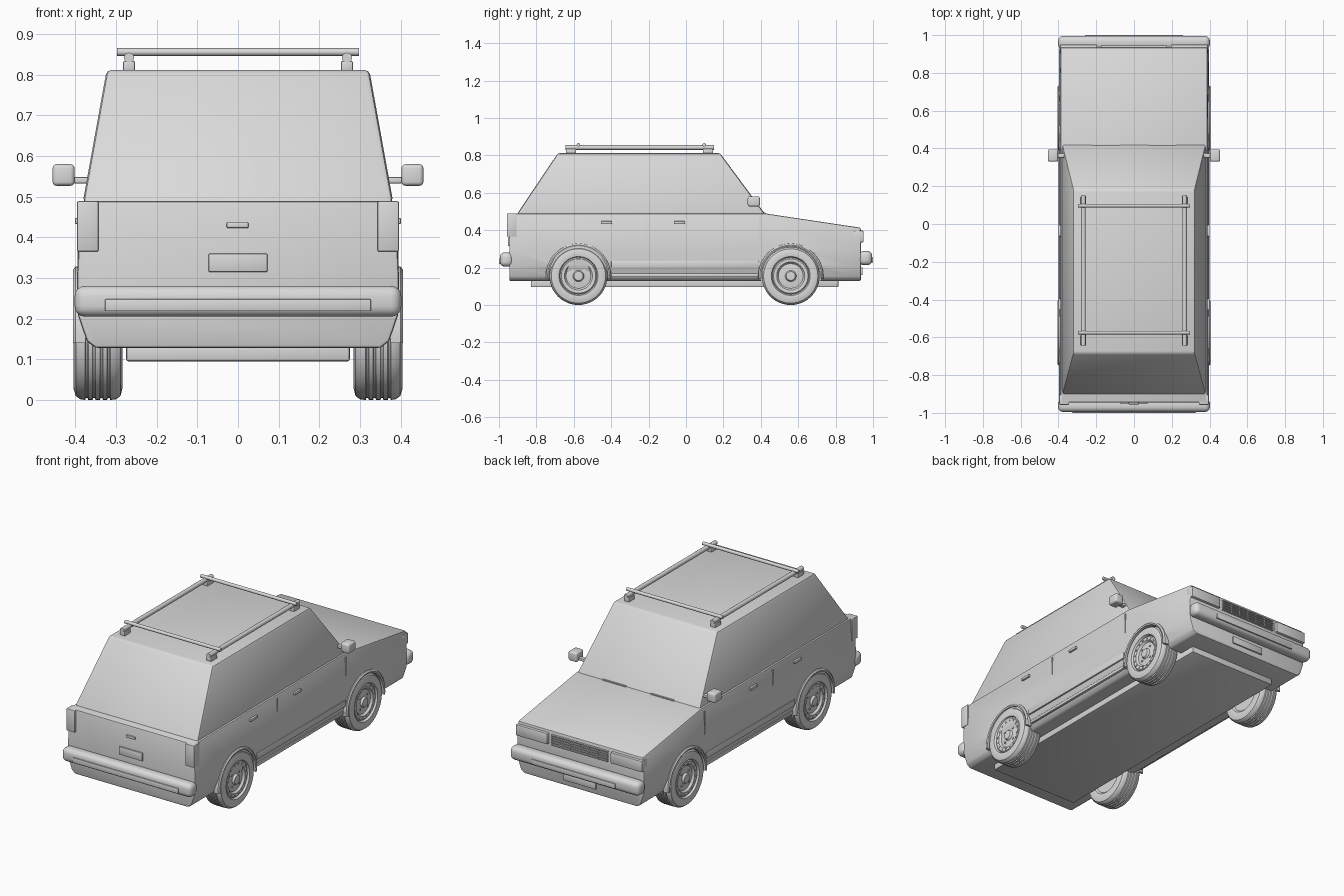
import bpy, bmesh, math
from mathutils import Matrix, Vector

if "Cube" in bpy.data.objects:
    bpy.data.objects.remove(bpy.data.objects["Cube"], do_unlink=True)

grey = bpy.data.materials.new("plain grey")
grey.use_nodes = True
grey.diffuse_color = (0.7, 0.7, 0.7, 1)
grey.node_tree.nodes["Principled BSDF"].inputs["Base Color"].default_value = grey.diffuse_color
SIDES = (("left", 1), ("right", -1))
AXLES = (("rear", -0.575), ("front", 0.56))
AXLE_Z = 0.155


def apply_modifier(obj, mod):
    bpy.ops.object.select_all(action="DESELECT")
    obj.select_set(True)
    bpy.context.view_layer.objects.active = obj
    bpy.ops.object.modifier_apply(modifier=mod.name)


def smooth(obj):
    bpy.ops.object.select_all(action="DESELECT")
    obj.select_set(True)
    bpy.context.view_layer.objects.active = obj
    bpy.ops.object.shade_smooth_by_angle(angle=math.radians(35))


def finish(name, bm, bevel=0, segments=2):
    bmesh.ops.recalc_face_normals(bm, faces=bm.faces)
    mesh = bpy.data.meshes.new(name)
    bm.to_mesh(mesh)
    bm.free()
    mesh.materials.append(grey)
    obj = bpy.data.objects.new(name, mesh)
    bpy.context.collection.objects.link(obj)
    if bevel:
        mod = obj.modifiers.new("soft edges", "BEVEL")
        mod.width, mod.segments = bevel, segments
        mod.limit_method, mod.angle_limit = "ANGLE", math.radians(25)
        apply_modifier(obj, mod)
    smooth(obj)
    return obj


def box(name, x, y, z, bevel=0, segments=2):
    """Box between (low, high) pairs on each axis."""
    bm = bmesh.new()
    bmesh.ops.create_cube(bm, size=1)
    for v in bm.verts:
        v.co = [(a + b) / 2 + c * abs(b - a) for (a, b), c in zip((x, y, z), v.co)]
    return finish(name, bm, bevel, segments)


def loft(name, rings, bevel=0):
    """Skin closed rings of equal length and cap both ends."""
    bm = bmesh.new()
    rows = [[bm.verts.new(p) for p in ring] for ring in rings]
    n = len(rows[0])
    for a, b in zip(rows, rows[1:]):
        for i in range(n):
            j = (i + 1) % n
            bm.faces.new((a[i], a[j], b[j], b[i]))
    bm.faces.new(rows[0])
    bm.faces.new(rows[-1])
    return finish(name, bm, bevel)


def rod(name, start, end, radius, sides=16):
    start, end = Vector(start), Vector(end)
    d = end - start
    bm = bmesh.new()
    bmesh.ops.create_cone(bm, cap_ends=True, segments=sides, radius1=radius,
                          radius2=radius, depth=d.length)
    bm.transform(Matrix.Translation((start + end) / 2) @ d.to_track_quat("Z", "Y").to_matrix().to_4x4())
    return finish(name, bm)


def sweep_x(name, profile, y, z, side, turn, steps, closed):
    """Revolve a (radius, x) profile about an axle parallel to x."""
    bm = bmesh.new()
    verts = [bm.verts.new((side * x, 0, r)) for r, x in profile]
    pairs = list(zip(verts, verts[1:])) + ([(verts[-1], verts[0])] if closed else [])
    edges = [bm.edges.new(p) for p in pairs]
    start = Matrix.Rotation(-turn / 2, 4, "X")
    bm.transform(start)
    bmesh.ops.spin(bm, geom=verts + edges, cent=(0, 0, 0), axis=(1, 0, 0),
                   angle=turn, steps=steps)
    bmesh.ops.remove_doubles(bm, verts=bm.verts, dist=0.0002)
    bmesh.ops.holes_fill(bm, edges=[e for e in bm.edges if e.is_boundary], sides=0)
    bm.transform(Matrix.Translation((0, y, z)))
    return finish(name, bm)


# Lower body: tucked sills, flat flanks, sloping hood
def section(y, top):
    half = [(0.35, 0.128), (0.372, 0.145), (0.394, 0.21), (0.396, 0.3), (0.388, top)]
    return [(x, y, z) for x, z in half] + [(-x, y, z) for x, z in reversed(half)]


body = loft("body", [section(-0.945, 0.49), section(0.42, 0.49), section(0.935, 0.413)], 0.008)

# Wheel wells cut into the body
for axle, y in AXLES:
    for label, s in SIDES:
        cutter = rod("well_cutter", (s * 0.27, y, AXLE_Z), (s * 0.5, y, AXLE_Z), 0.162, 48)
        cutter.hide_render = True
        mod = body.modifiers.new("well", "BOOLEAN")
        mod.operation, mod.solver, mod.object = "DIFFERENCE", "EXACT", cutter
        apply_modifier(body, mod)
        bpy.data.objects.remove(cutter, do_unlink=True)
smooth(body)


# Cabin with raked front and rear glass
def rectangle(x, y0, y1, z):
    return [(-x, y0, z), (x, y0, z), (x, y1, z), (-x, y1, z)]


loft("cabin", [rectangle(0.382, -0.905, 0.424, 0.485),
               rectangle(0.323, -0.685, 0.182, 0.812)], 0.012)

# Underbody tray
box("floor_tray", (-0.275, 0.275), (-0.83, 0.815), (0.095, 0.14), 0.006)

# Bumpers with inset strips
for end, s, z in (("rear", -1, 0.205), ("front", 1, 0.213)):
    box(end + "_bumper", (-0.402, 0.402), (s * 0.925, s * 0.995), (z, z + 0.076), 0.026, 4)
box("rear_bumper_strip", (-0.327, 0.327), (-1, -0.99), (0.219, 0.248), 0.002)
box("front_bumper_strip", (-0.26, 0.26), (0.99, 1), (0.228, 0.256), 0.002)
box("front_plate", (-0.1, 0.1), (0.93, 0.943), (0.16, 0.2), 0.002)

# Wheels: grooved tyre, dished rim, hub, nuts and vents
tyre = [(0, 0.3), (0.09, 0.298), (0.1, 0.288), (0.125, 0.284), (0.145, 0.289), (0.153, 0.3)]
for x in (0.318, 0.336, 0.354, 0.372):
    tyre += [(0.155, x - 0.004), (0.15, x - 0.002), (0.15, x + 0.002), (0.155, x + 0.004)]
tyre += [(0.153, 0.388), (0.145, 0.399), (0.125, 0.405), (0.104, 0.402), (0.098, 0.39),
         (0.092, 0.396), (0.075, 0.394), (0.066, 0.383), (0.03, 0.387), (0.024, 0.398), (0, 0.4)]
flare = [(0.157, 0.375), (0.157, 0.403), (0.165, 0.406), (0.173, 0.4), (0.175, 0.375)]
for axle, y in AXLES:
    for label, s in SIDES:
        name = axle + "_" + label
        sweep_x(name + "_wheel", tyre, y, AXLE_Z, s, math.tau, 48, False)
        sweep_x(name + "_arch_flare", flare, y, AXLE_Z, s, math.radians(190), 28, True)
        for count, radius, size, x in ((4, 0.045, 0.006, 0.39), (16, 0.083, 0.005, 0.398)):
            for i in range(count):
                a = math.tau * (i + 0.5) / count
                py, pz = y + radius * math.cos(a), AXLE_Z + radius * math.sin(a)
                rod(name + "_wheel_stud", (s * (x - 0.012), py, pz), (s * x, py, pz), size, 8)

# Side fittings
for label, s in SIDES:
    box(label + "_mirror", (s * 0.402, s * 0.456), (0.33, 0.395), (0.527, 0.58), 0.01, 3)
    box(label + "_mirror_arm", (s * 0.35, s * 0.405), (0.35, 0.375), (0.533, 0.548), 0.003)
    box(label + "_tail_lamp", (s * 0.343, s * 0.396), (-0.957, -0.905), (0.365, 0.489), 0.004)
    box(label + "_headlamp", (s * 0.195, s * 0.392), (0.9, 0.95), (0.335, 0.398), 0.006)
    box(label + "_sill_trim", (s * 0.385, s * 0.399), (-0.4, 0.39), (0.2, 0.235), 0.003)
    box(label + "_sill", (s * 0.36, s * 0.386), (-0.4, 0.39), (0.15, 0.168), 0.003)
    for door, y in (("rear", -0.425), ("front", -0.035)):
        box(label + "_" + door + "_door_handle", (s * 0.385, s * 0.401),
            (y - 0.03, y + 0.03), (0.433, 0.448), 0.003)
    for y in (-0.21, 0.395):
        box(label + "_door_seam", (s * 0.38, s * 0.3945), (y - 0.002, y + 0.002), (0.24, 0.47))
    x = s * 0.15
    box(label + "_wiper", (x - 0.072, x + 0.072), (0.414, 0.424), (0.485, 0.495))

# Grille with horizontal slats and upright bars
box("grille", (-0.175, 0.175), (0.93, 0.938), (0.335, 0.395))
for i in range(5):
    z = 0.338 + i * 0.0135
    box("grille_slat", (-0.175, 0.175), (0.93, 0.946), (z - 0.0025, z + 0.0025))
for i in range(7):
    x = -0.172 + i * 0.344 / 6
    box("grille_bar", (x - 0.002, x + 0.002), (0.93, 0.944), (0.336, 0.394))

# Tailgate fittings
box("rear_plate", (-0.072, 0.072), (-0.953, -0.94), (0.315, 0.36), 0.002)
box("tailgate_handle", (-0.028, 0.026), (-0.955, -0.94), (0.423, 0.437), 0.003)

# Roof rack
for label, s in SIDES:
    x = s * 0.268
    rod(label + "_rack_rail", (x, -0.645, 0.842), (x, 0.15, 0.842), 0.0125)
    for y in (-0.615, 0.118):
        box(label + "_rack_foot", (x - 0.015, x + 0.015), (y - 0.027, y + 0.027), (0.805, 0.834), 0.004)
for end, y in (("rear", -0.575), ("front", 0.097)):
    rod(end + "_rack_crossbar", (-0.297, y, 0.856), (0.297, y, 0.856), 0.0095)
